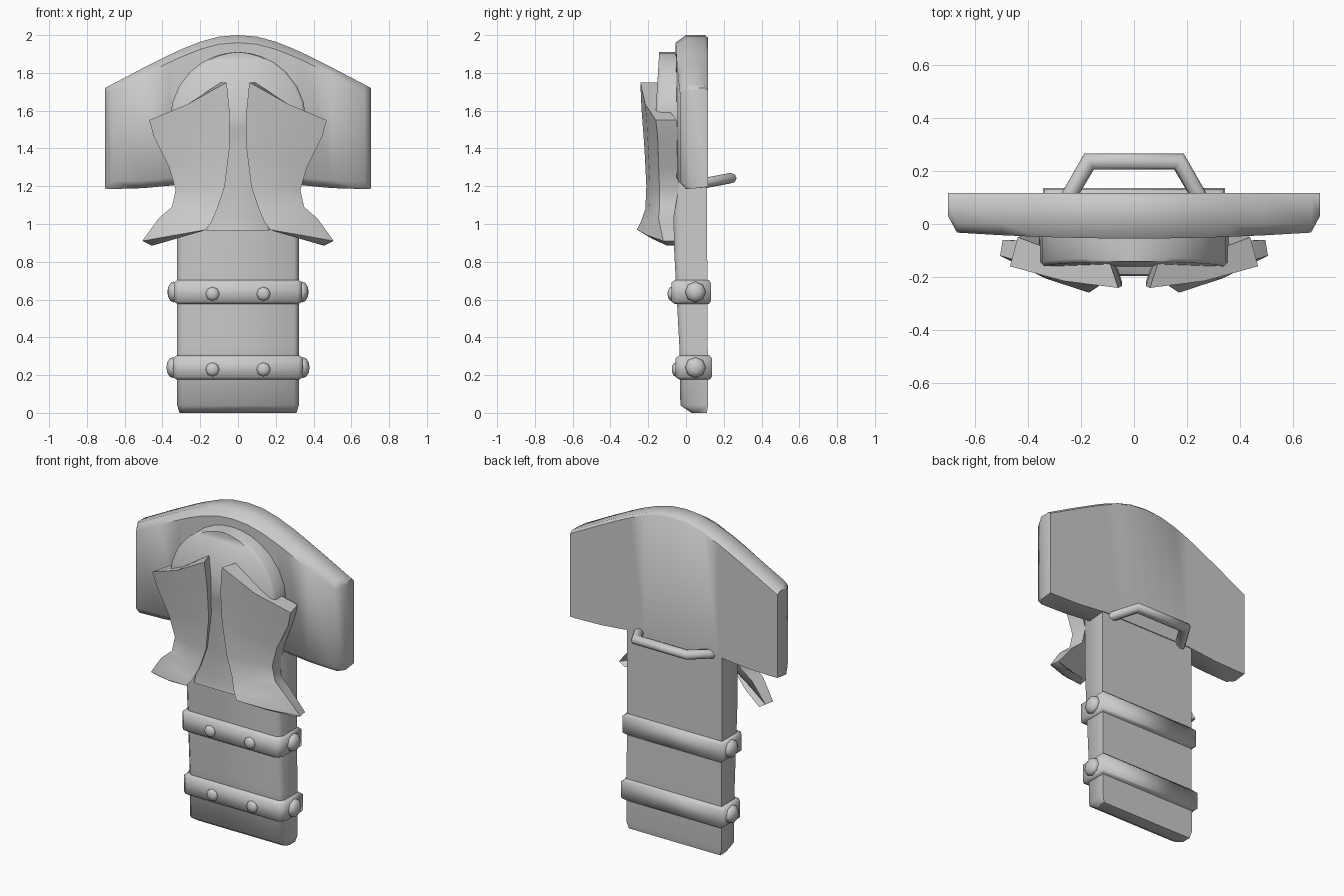
import bpy, bmesh, math
from mathutils import Vector, Matrix

if "Cube" in bpy.data.objects:
    bpy.data.objects.remove(bpy.data.objects["Cube"])


def finish(name, bm, angle=60):
    bmesh.ops.recalc_face_normals(bm, faces=bm.faces[:])
    me = bpy.data.meshes.new(name)
    bm.to_mesh(me)
    bm.free()
    ob = bpy.data.objects.new(name, me)
    bpy.context.collection.objects.link(ob)
    bpy.ops.object.select_all(action='DESELECT')
    ob.select_set(True)
    bpy.context.view_layer.objects.active = ob
    bpy.ops.object.shade_smooth_by_angle(angle=math.radians(angle))
    return ob


def loft(name, rings, angle=60):
    """Skin a list of equal-length closed rings and cap both ends."""
    bm = bmesh.new()
    vs = [[bm.verts.new(p) for p in r] for r in rings]
    n = len(vs[0])
    for a, b in zip(vs, vs[1:]):
        for i in range(n):
            j = (i + 1) % n
            bm.faces.new((a[i], a[j], b[j], b[i]))
    bm.faces.new(vs[0])
    bm.faces.new(vs[-1][::-1])
    return finish(name, bm, angle)


def block_ring(z, w, front, back, c):
    """Horizontal section with chamfered front corners."""
    return [(-w, back, z), (-w, front + c, z), (-w + c, front, z),
            (w - c, front, z), (w, front + c, z), (w, back, z)]


# post
loft("post", [block_ring(z, w, f, b, 0.025) for z, w, f, b in [
    (0.0, 0.31, 0.03, 0.11), (0.04, 0.322, -0.03, 0.117), (0.35, 0.322, -0.035, 0.115),
    (0.9, 0.322, -0.065, 0.112), (1.3, 0.322, -0.065, 0.112)]])

# head plate, lofted from side to side
half = [(0.1, 1.992, 1.21), (0.2, 1.965, 1.21), (0.3, 1.925, 1.21), (0.36, 1.897, 1.203),
        (0.5, 1.827, 1.19), (0.67, 1.738, 1.185), (0.704, 1.72, 1.187)]
cols = [(-x, t, b) for x, t, b in reversed(half)] + [(0, 2.0, 1.21)] + half
rings = []
for x, top, bot in cols:
    end = abs(x) > 0.69
    f = 0.03 if end else -0.055 + 0.05 * x * x
    d = 0.015 if end else 0.04
    rings.append([(x, 0.117, bot + 0.01), (x, 0.117, top - 0.015), (x, 0.10, top),
                  (x, 0.035 if end else 0.0, top), (x, f, top - d),
                  (x, f, bot + d), (x, 0.035 if end else 0.0, bot)])
loft("head_plate", rings, 50)

# arched centre plate between the flaps
rows = [(0.965, 0.17), (1.02, 0.16), (1.2, 0.22), (1.4, 0.27), (1.5, 0.34)]
rows += [(1.55 + 0.36 * math.sin(a), 0.36 * math.cos(a))
         for a in [math.radians(d) for d in (0, 15, 30, 45, 58, 70, 80, 87)]]
loft("arched_plate", [block_ring(z, w, -0.142 - 0.055 * (1.91 - z) / 0.94, -0.03, 0.015)
                      for z, w in rows])

# flared flaps: inner edge, outer edge, back y at outer edge, back inset
flap = [((0.06, -0.242, 1.75), (0.47, -0.16, 1.55), -0.05, 0.03),
        ((0.045, -0.235, 1.6), (0.445, -0.15, 1.46), -0.04, 0.03),
        ((0.045, -0.22, 1.4), (0.365, -0.145, 1.30), -0.04, 0.01),
        ((0.07, -0.21, 1.2), (0.33, -0.14, 1.18), -0.04, 0.01),
        ((0.11, -0.215, 1.08), (0.35, -0.14, 1.09), -0.055, 0.02),
        ((0.14, -0.24, 1.01), (0.42, -0.145, 1.03), -0.065, 0.02),
        ((0.17, -0.26, 0.97), (0.507, -0.12, 0.91), -0.06, 0.01),
        ((0.19, -0.235, 0.962), (0.455, -0.10, 0.885), -0.06, 0.0)]
for s, side in ((1, "right"), (-1, "left")):
    rings = []
    for i, (a, b, yb, inset) in enumerate(flap):
        a, b = Vector(a), Vector(b)
        m = a.lerp(b, 0.5) + Vector((0, -0.015, -0.015 if i == 0 else 0))
        bb = Vector((b.x - inset, yb, b.z))
        ab = a + Vector((0.03, 0.09 if i < 6 else 0.05, 0))
        mb = m + Vector((0, 0.1 if i < 6 else 0.06, 0))
        rings.append([(s * p.x, p.y, p.z) for p in (a, m, b, bb, mb, ab)])
    loft("flap_" + side, rings)


def rivet(name, loc, axis, r, h):
    """Low domed stud pointing along axis."""
    bm = bmesh.new()
    bmesh.ops.create_uvsphere(bm, u_segments=8, v_segments=6, radius=1)
    q = Vector(axis).to_track_quat('Z', 'Y').to_matrix().to_4x4()
    bm.transform(Matrix.Translation(loc) @ q @ Matrix.Diagonal((r, r, h, 1)))
    finish(name, bm)


# straps with studs
for k, (zc, w, f, b) in enumerate([(0.24, 0.345, -0.055, 0.137), (0.64, 0.34, -0.078, 0.132)]):
    loft(f"strap_{k}", [block_ring(zc + dz, w - i, f + i, b - i * 0.6, 0.025)
                        for dz, i in ((-0.064, 0.02), (-0.05, 0), (0.05, 0), (0.064, 0.02))])
    for s in (-1, 1):
        rivet(f"front_stud_{k}_{s}", (s * 0.135, f, zc - 0.01), (0, -1, 0), 0.037, 0.02)
        rivet(f"side_stud_{k}_{s}", (s * w, 0.05, zc), (s, 0, 0), 0.055, 0.034)

# carrying handle at the back, mitred at the bends
path = [(0.255, 0.09, 1.215), (0.17, 0.237, 1.243), (-0.17, 0.237, 1.243), (-0.255, 0.09, 1.215)]
rings = []
for i, p in enumerate(path):
    s = 1 if p[0] > 0 else -1
    nx, ny, wide = (0.86, 0.5, 0.03) if i in (0, 3) else (0.52, 0.9, 0.034)
    normal = Vector((s * nx, ny, 0)) * wide
    rings.append([Vector(p) + normal * math.cos(a) + Vector((0, 0, 0.028 * math.sin(a)))
                  for a in [math.pi * j / 4 for j in range(8)]])
loft("handle", rings)
